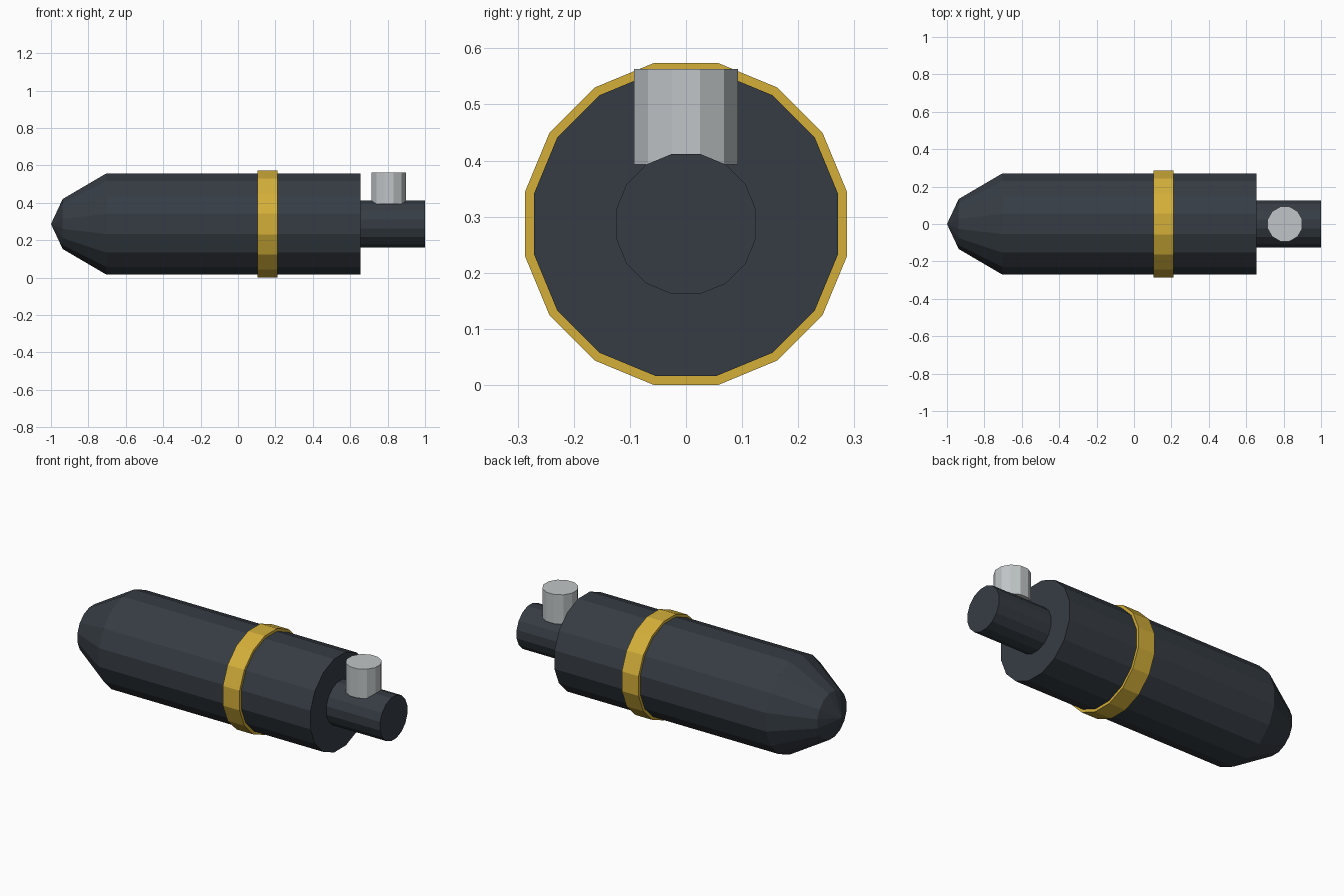
import bpy
import bmesh
import math

cube = bpy.data.objects.get("Cube")
if cube:
    bpy.data.objects.remove(cube, do_unlink=True)

AXIS_Z = 0.287


def material(name, rgb):
    mat = bpy.data.materials.new(name)
    mat.use_nodes = True
    color = (*rgb, 1.0)
    mat.diffuse_color = color
    mat.node_tree.nodes["Principled BSDF"].inputs["Base Color"].default_value = color
    return mat


def lathe(name, profile, sides, mat, location, along_x=True, closed=False):
    """Turn (position, flat radius) pairs into a faceted solid with flats on its sides."""
    bm = bmesh.new()
    rings = []
    for pos, flat_radius in profile:
        if flat_radius == 0:
            rings.append([bm.verts.new((0, 0, pos))] * sides)
            continue
        r = flat_radius / math.cos(math.pi / sides)
        angles = [(i + 0.5) * math.tau / sides for i in range(sides)]
        rings.append([bm.verts.new((r * math.cos(a), r * math.sin(a), pos)) for a in angles])
    pairs = list(zip(rings, rings[1:]))
    if closed:
        pairs.append((rings[-1], rings[0]))
    for low, high in pairs:
        for i in range(sides):
            j = (i + 1) % sides
            corners = [low[i], low[j], high[j], high[i]]
            bm.faces.new(list(dict.fromkeys(corners)))
    if not closed:
        for ring in (rings[0], rings[-1]):
            if ring[0] is not ring[1]:
                bm.faces.new(ring)
    bmesh.ops.recalc_face_normals(bm, faces=bm.faces[:])
    mesh = bpy.data.meshes.new(name)
    bm.to_mesh(mesh)
    bm.free()
    mesh.materials.append(mat)
    obj = bpy.data.objects.new(name, mesh)
    obj.location = location
    if along_x:
        obj.rotation_euler.y = math.pi / 2
    bpy.context.collection.objects.link(obj)
    return obj


dark = material("dark slate", (0.037, 0.046, 0.058))
gold = material("gold", (0.658, 0.429, 0.042))
silver = material("silver", (0.527, 0.558, 0.571))
centre = (0, 0, AXIS_Z)

# Main barrel with its tapered nose
lathe("body", [(-1.0, 0), (-0.937, 0.134), (-0.703, 0.271), (0.655, 0.271)],
      16, dark, centre)

# Rear shaft
lathe("rear_shaft", [(0.64, 0.125), (1.0, 0.125)], 16, dark, centre)

# Raised band around the barrel
lathe("band", [(0.104, 0.26), (0.104, 0.287), (0.211, 0.287), (0.211, 0.26)],
      16, gold, centre, closed=True)

# Upright pin on the shaft
lathe("pin", [(0.393, 0.0925), (0.563, 0.0925)], 12, silver,
      (0.807, 0, 0), along_x=False)
